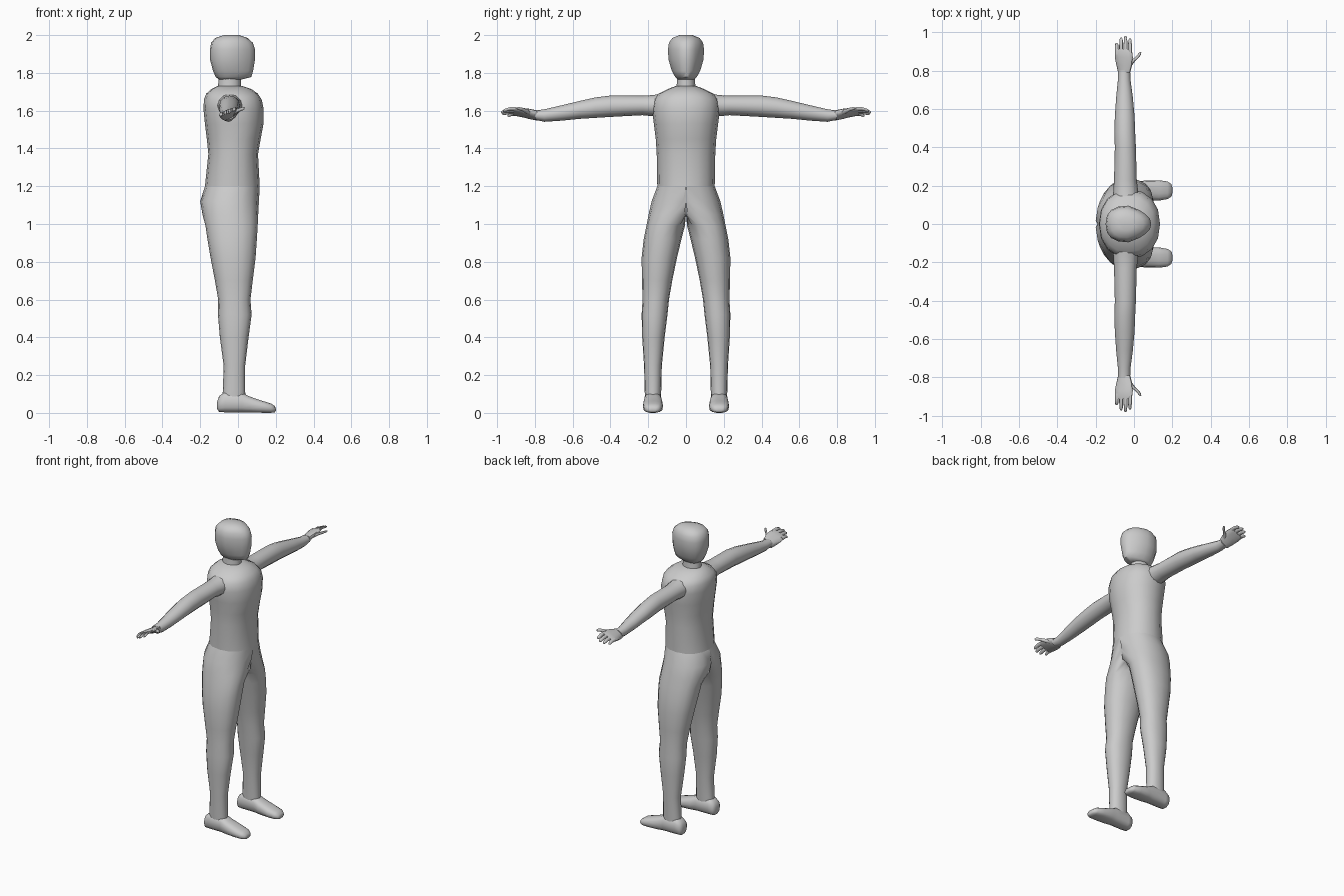
import bpy, bmesh, math

grey = bpy.data.materials.new("plain grey")
grey.diffuse_color = (0.6, 0.6, 0.6, 1)


def add_loft(bm, rings, axis="z", sides=16, power=2.0, shape=None):
    """Rings are (position, a_min, a_max, b_min, b_max); a, b are the other two axes in xyz order."""
    loops = []
    for pos, a0, a1, b0, b1 in rings:
        loop = []
        for i in range(sides):
            t = 2 * math.pi * i / sides
            c, s = round(math.cos(t), 6), round(math.sin(t), 6)
            a = (a0 + a1) / 2 + (a1 - a0) / 2 * math.copysign(abs(c) ** (2 / power), c)
            b = (b0 + b1) / 2 + (b1 - b0) / 2 * math.copysign(abs(s) ** (2 / power), s)
            co = {"x": (pos, a, b), "y": (a, pos, b), "z": (a, b, pos)}[axis]
            loop.append(bm.verts.new(shape(*co) if shape else co))
        loops.append(loop)
    for lo, hi in zip(loops, loops[1:]):
        for i in range(sides):
            j = (i + 1) % sides
            bm.faces.new((lo[i], lo[j], hi[j], hi[i]))
    bm.faces.new(loops[0][::-1])
    bm.faces.new(loops[-1])


def finish(name, bm, mirror=False, angle=55):
    bmesh.ops.recalc_face_normals(bm, faces=bm.faces)
    mesh = bpy.data.meshes.new(name)
    bm.to_mesh(mesh)
    bm.free()
    mesh.materials.append(grey)
    ob = bpy.data.objects.new(name, mesh)
    bpy.context.collection.objects.link(ob)
    bpy.ops.object.select_all(action="DESELECT")
    ob.select_set(True)
    bpy.context.view_layer.objects.active = ob
    bpy.ops.object.shade_smooth_by_angle(angle=math.radians(angle))
    if mirror:
        mod = ob.modifiers.new("mirror", "MIRROR")
        mod.use_axis = (False, True, False)
        mod.merge_threshold = 0.0005
    return ob


def part(name, rings, mirror=False, **kw):
    bm = bmesh.new()
    add_loft(bm, rings, **kw)
    return finish(name, bm, mirror)


def upright(rows):
    """(z, x_min, x_max, half width) to centred rings."""
    return [(z, x0, x1, -w, w) for z, x0, x1, w in rows]


# Head, narrowing towards the face
part("head", upright([
    (1.765, -0.10, 0.02, 0.045), (1.778, -0.118, 0.07, 0.058), (1.81, -0.132, 0.08, 0.076),
    (1.87, -0.148, 0.09, 0.093), (1.925, -0.148, 0.09, 0.096), (1.96, -0.142, 0.078, 0.09),
    (1.985, -0.12, 0.05, 0.072), (2.0, -0.075, 0.005, 0.035)]),
    power=2.5, shape=lambda x, y, z: (x, y * (1 - 0.4 * max(0, (x + 0.03) / 0.12)), z))

# Neck
part("neck", upright([(1.68, -0.11, 0.02, 0.055), (1.74, -0.105, 0.015, 0.049),
                      (1.79, -0.10, 0.015, 0.048)]), sides=12)

# Torso
part("torso", upright([
    (1.2, -0.175, 0.115, 0.152), (1.37, -0.157, 0.106, 0.155), (1.45, -0.165, 0.12, 0.16),
    (1.53, -0.175, 0.135, 0.17), (1.61, -0.183, 0.136, 0.18), (1.66, -0.18, 0.125, 0.172),
    (1.69, -0.168, 0.105, 0.145), (1.715, -0.14, 0.07, 0.095), (1.73, -0.11, 0.025, 0.055)]),
    power=2.2)

# Hips and legs: one side, cut flat on the middle plane, then mirrored
bm = bmesh.new()
add_loft(bm, [
    (1.2, -0.175, 0.115, -0.152, 0.152), (1.12, -0.2, 0.111, -0.15, 0.182),
    (1.05, -0.188, 0.107, -0.07, 0.198), (0.99, -0.172, 0.104, 0.006, 0.21),
    (0.92, -0.162, 0.1, 0.024, 0.224), (0.82, -0.145, 0.093, 0.048, 0.235),
    (0.7, -0.122, 0.078, 0.073, 0.233), (0.6, -0.105, 0.066, 0.09, 0.23),
    (0.52, -0.106, 0.072, 0.098, 0.235), (0.4, -0.096, 0.056, 0.113, 0.232),
    (0.25, -0.076, 0.038, 0.128, 0.222), (0.12, -0.08, 0.038, 0.131, 0.219),
    (0.05, -0.085, 0.04, 0.135, 0.215)],
    power=2.2, shape=lambda x, y, z: (x, max(y, 0), z))
inner = [f for f in bm.faces if all(v.co.y < 1e-5 for v in f.verts)
         or all(v.co.z > 1.199 for v in f.verts)]
bmesh.ops.delete(bm, geom=inner, context="FACES")
finish("legs", bm, mirror=True)

# Feet
part("feet", [
    (-0.11, 0.15, 0.2, 0.02, 0.06), (-0.1, 0.133, 0.217, 0.004, 0.09),
    (-0.07, 0.128, 0.222, 0.002, 0.112), (0.02, 0.128, 0.222, 0.002, 0.108),
    (0.06, 0.123, 0.227, 0.001, 0.088), (0.13, 0.122, 0.228, 0.0, 0.064),
    (0.175, 0.13, 0.222, 0.0, 0.05), (0.195, 0.143, 0.208, 0.003, 0.036),
    (0.2, 0.16, 0.192, 0.01, 0.024)], mirror=True, axis="x", sides=14, power=2.6)

# Arms
part("arms", [
    (0.11, -0.11, 0.03, 1.56, 1.695), (0.17, -0.108, 0.022, 1.57, 1.683),
    (0.23, -0.104, 0.014, 1.576, 1.679), (0.4, -0.1, 0.01, 1.567, 1.68),
    (0.48, -0.102, 0.006, 1.562, 1.67), (0.56, -0.1, 0.003, 1.557, 1.652),
    (0.66, -0.093, -0.006, 1.547, 1.628), (0.75, -0.084, -0.018, 1.541, 1.607),
    (0.8, -0.083, -0.02, 1.552, 1.601)], mirror=True, axis="y", sides=12)


# Hands: palm, four fingers and a thumb, tilted with the thumb side raised
def tilt(x, y, z):
    return (x, y, z + 0.4 * (x + 0.05))


bm = bmesh.new()
add_loft(bm, [
    (0.79, -0.083, -0.02, 1.553, 1.598), (0.83, -0.092, -0.009, 1.563, 1.603),
    (0.87, -0.1, -0.006, 1.577, 1.607), (0.9, -0.1, -0.01, 1.584, 1.608),
    (0.912, -0.096, -0.014, 1.588, 1.605)], axis="y", sides=12, power=2.4, shape=tilt)
for x, tip in ((-0.09, 0.945), (-0.067, 0.972), (-0.044, 0.98), (-0.021, 0.968)):
    mid = (0.895 + tip) / 2
    add_loft(bm, [
        (0.885, x - 0.01, x + 0.01, 1.588, 1.606), (mid, x - 0.01, x + 0.01, 1.589, 1.607),
        (tip - 0.008, x - 0.008, x + 0.008, 1.583, 1.598),
        (tip, x - 0.004, x + 0.004, 1.585, 1.592)], axis="y", sides=8, shape=tilt)
add_loft(bm, [
    (0.825, -0.04, -0.012, 1.565, 1.592), (0.85, -0.022, 0.006, 1.57, 1.592),
    (0.866, 0.002, 0.024, 1.572, 1.59), (0.885, 0.02, 0.037, 1.572, 1.588),
    (0.896, 0.028, 0.038, 1.574, 1.584)], axis="y", sides=8, shape=tilt)
finish("hands", bm, mirror=True)
